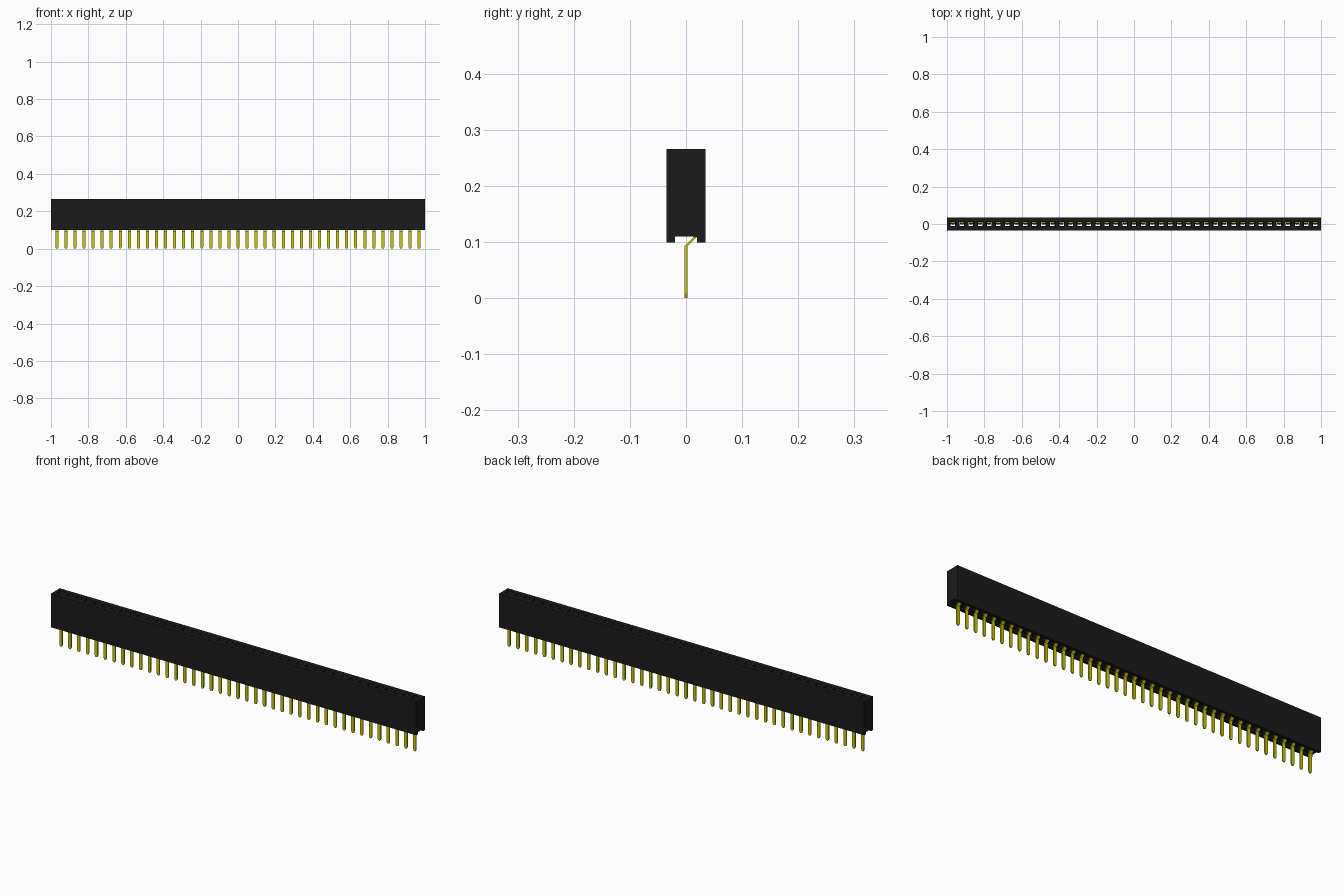
import bpy, bmesh

COUNT = 41
PITCH = 1.937 / (COUNT - 1)
PIN_XS = [(i - (COUNT - 1) / 2) * PITCH for i in range(COUNT)]

cube = bpy.data.objects.get("Cube")
if cube:
    bpy.data.objects.remove(cube)


def make_material(name, color):
    mat = bpy.data.materials.new(name)
    mat.use_nodes = True
    mat.diffuse_color = color
    mat.node_tree.nodes["Principled BSDF"].inputs["Base Color"].default_value = color
    return mat


black = make_material("black plastic", (0.011, 0.011, 0.011, 1))
gold = make_material("yellow gold", (0.6, 0.6, 0.003, 1))


def loft(bm, x, sections):
    """Join rectangles given as (z, half width, y front, y back) into a solid."""
    rings = []
    for z, hx, y0, y1 in sections:
        corners = ((x - hx, y0), (x + hx, y0), (x + hx, y1), (x - hx, y1))
        rings.append([bm.verts.new((cx, cy, z)) for cx, cy in corners])
    for low, high in zip(rings, rings[1:]):
        for i in range(4):
            j = (i + 1) % 4
            bm.faces.new((low[i], low[j], high[j], high[i]))
    bm.faces.new(rings[0][::-1])
    bm.faces.new(rings[-1])


def finish(name, bm, mat):
    bmesh.ops.recalc_face_normals(bm, faces=bm.faces)
    mesh = bpy.data.meshes.new(name)
    bm.to_mesh(mesh)
    bm.free()
    mesh.materials.append(mat)
    obj = bpy.data.objects.new(name, mesh)
    bpy.context.collection.objects.link(obj)
    return obj


# Housing: one long bar with a channel along its underside
W, LOW, HIGH, SLOT, ROOF = 0.0345, 0.099, 0.266, 0.02, 0.11
profile = [(-W, LOW), (-SLOT, LOW), (-SLOT, ROOF), (SLOT, ROOF),
           (SLOT, LOW), (W, LOW), (W, HIGH), (-W, HIGH)]
bm = bmesh.new()
end = bm.faces.new([bm.verts.new((-1, y, z)) for y, z in profile])
extruded = bmesh.ops.extrude_face_region(bm, geom=[end])
moved = [v for v in extruded["geom"] if isinstance(v, bmesh.types.BMVert)]
bmesh.ops.translate(bm, verts=moved, vec=(2, 0, 0))
housing = finish("housing", bm, black)

# Sockets: a funnel mouth above a wider contact chamber, open below
bm = bmesh.new()
for x in PIN_XS:
    loft(bm, x, [(0.105, 0.0125, -0.016, 0.0195), (0.225, 0.0125, -0.016, 0.0195),
                 (0.235, 0.012, -0.01, 0.01), (0.252, 0.012, -0.01, 0.01),
                 (0.27, 0.017, -0.015, 0.015)])
cutter = finish("socket_cutter", bm, black)
cutter.hide_render = True

cut = housing.modifiers.new("sockets", "BOOLEAN")
cut.operation = "DIFFERENCE"
cut.solver = "EXACT"
cut.object = cutter
bpy.context.view_layer.objects.active = housing
housing.select_set(True)
bpy.ops.object.modifier_apply(modifier=cut.name)
bpy.data.objects.remove(cutter)

# Pins: flat legs with a tapered tip, cranked back into wide spring contacts
T = 0.0027
path = [(0, 0, 0.004), (0.008, 0, 0.008), (0.092, 0, 0.008),
        (0.109, 0.0165, 0.008), (0.113, 0.0165, 0.0115), (0.15, 0.0165, 0.0115),
        (0.205, 0.003, 0.0115), (0.222, 0.009, 0.0115)]
bm = bmesh.new()
for x in PIN_XS:
    loft(bm, x, [(z, hx, y - T, y + T) for z, y, hx in path])
finish("contact_pins", bm, gold)
